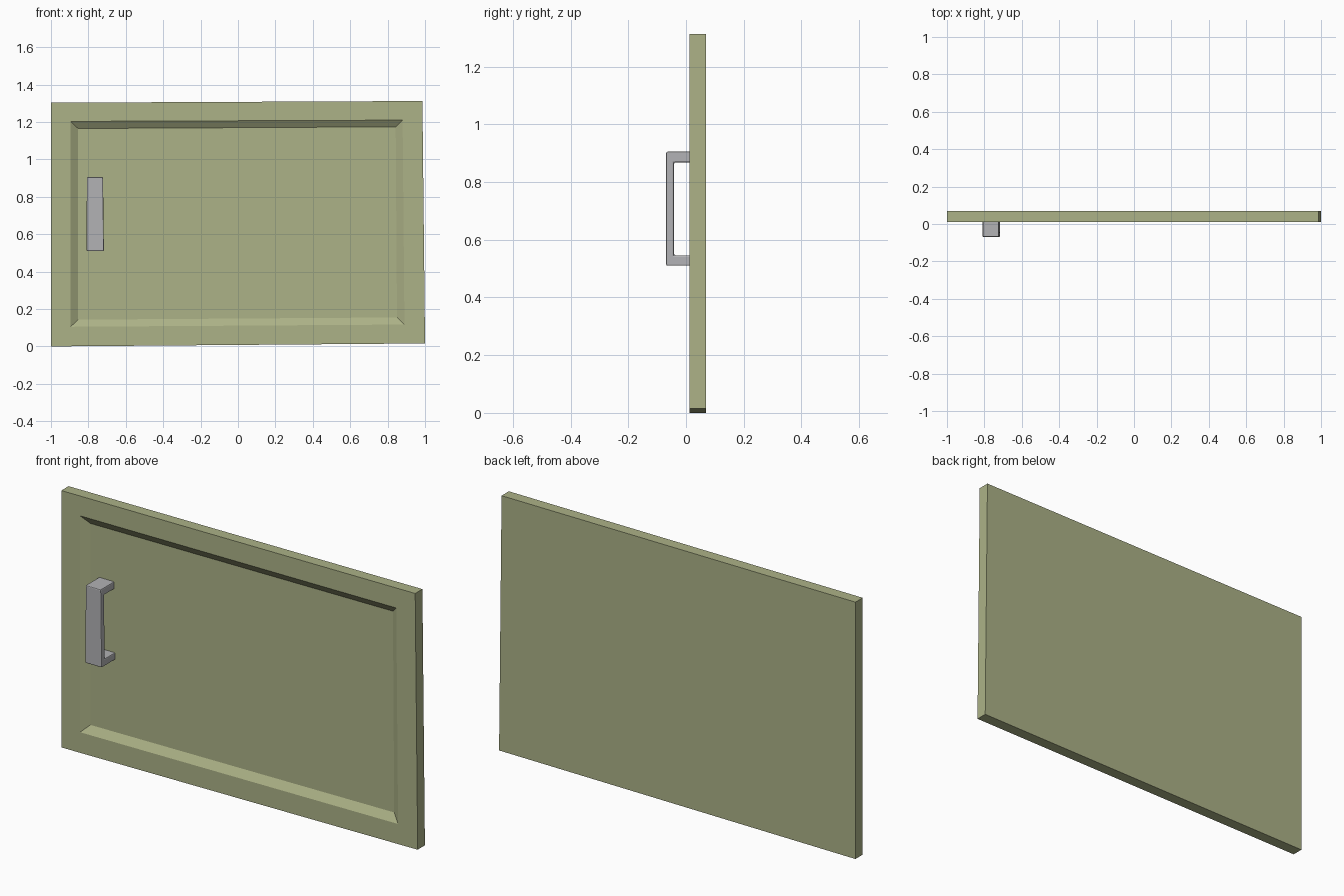
import bpy, bmesh

if "Cube" in bpy.data.objects:
    bpy.data.objects.remove(bpy.data.objects["Cube"])


def material(name, rgb):
    m = bpy.data.materials.new(name)
    m.diffuse_color = (*rgb, 1)
    m.use_nodes = True
    m.node_tree.nodes["Principled BSDF"].inputs["Base Color"].default_value = m.diffuse_color
    return m


def make_object(name, bm, mat):
    bmesh.ops.recalc_face_normals(bm, faces=bm.faces)
    me = bpy.data.meshes.new(name)
    bm.to_mesh(me)
    bm.free()
    me.materials.append(mat)
    ob = bpy.data.objects.new(name, me)
    bpy.context.collection.objects.link(ob)
    return ob


def ring(bm, corners, y):
    return [bm.verts.new((x, y, z)) for x, z in corners]


def bridge(bm, a, b):
    n = len(a)
    for i in range(n):
        j = (i + 1) % n
        bm.faces.new((a[i], a[j], b[j], b[i]))


green = material("sage_green", (0.413, 0.445, 0.242))
grey = material("handle_grey", (0.445, 0.445, 0.46))

FRONT, BACK, RECESS = 0.012, 0.07, 0.038

# Door panel: slightly crooked slab with a sloped recess in the front
outline = [(-1, 0), (1, 0.016), (0.986, 1.312), (-1, 1.303)]
rim = [(-0.895, 0.105), (0.89, 0.117), (0.88, 1.21), (-0.895, 1.203)]
floor = [(-0.855, 0.143), (0.85, 0.155), (0.843, 1.174), (-0.855, 1.165)]
bm = bmesh.new()
rings = [ring(bm, c, y) for c, y in
         ((outline, BACK), (outline, FRONT), (rim, FRONT), (floor, RECESS))]
for a, b in zip(rings, rings[1:]):
    bridge(bm, a, b)
bm.faces.new(rings[0])
bm.faces.new(rings[-1])
make_object("door_panel", bm, green)

# Handle: U-shaped side profile (y, z) extruded across x, edges softened
profile = [(0.045, 0.51), (-0.069, 0.51), (-0.069, 0.905), (0.045, 0.905),
           (0.045, 0.868), (-0.041, 0.868), (-0.041, 0.546), (0.045, 0.546)]
bm = bmesh.new()
sides = [[bm.verts.new((x + lean * (z - 0.51), y, z)) for y, z in profile]
         for x, lean in ((-0.81, 0.005), (-0.717, -0.012))]
bridge(bm, *sides)
for s in sides:
    bm.faces.new(s)
handle = make_object("handle", bm, grey)
bev = handle.modifiers.new("soft_edges", 'BEVEL')
bev.width = 0.005
bev.segments = 2
